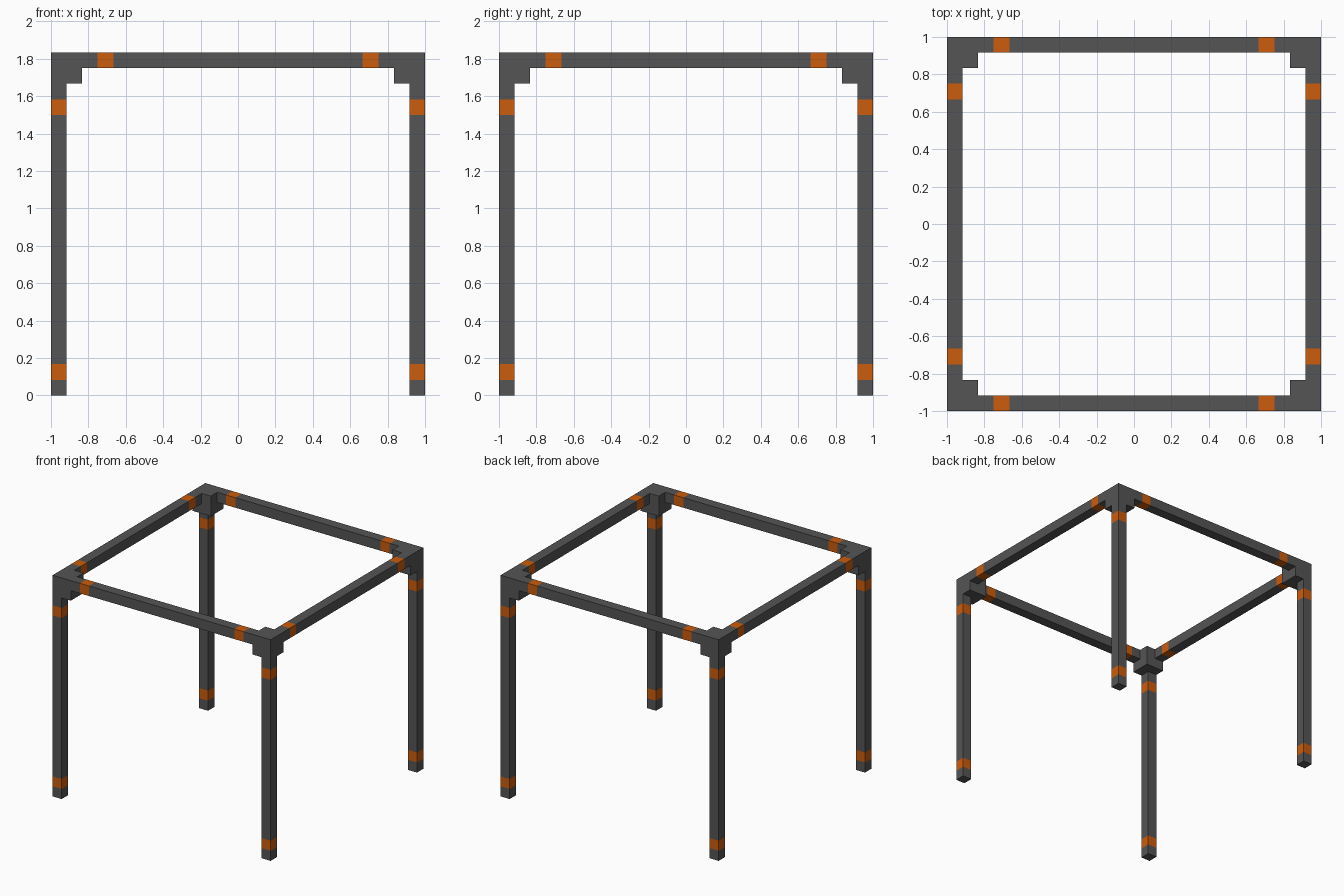
import bpy, bmesh
from mathutils import Vector

if "Cube" in bpy.data.objects:
    bpy.data.objects.remove(bpy.data.objects["Cube"])

U = 1 / 12  # module: every size is a multiple of this


def material(name, rgb):
    m = bpy.data.materials.new(name)
    m.diffuse_color = (*rgb, 1)
    m.use_nodes = True
    m.node_tree.nodes["Principled BSDF"].inputs["Base Color"].default_value = m.diffuse_color
    return m


GREY = material("dark grey", (0.09, 0.09, 0.09))
ORANGE = material("orange", (0.597, 0.107, 0.004))


def box(name, lo, hi, axis=2, bands=(), open_ends=()):
    """Box in module units; bands are one-unit orange rings along the axis."""
    lo, hi = Vector(lo) * U, Vector(hi) * U
    bm = bmesh.new()
    bmesh.ops.create_cube(bm, size=1)
    for v in bm.verts:
        v.co = [(lo[i] + hi[i]) / 2 + v.co[i] * (hi[i] - lo[i]) for i in range(3)]
    # drop end faces buried in a corner block
    ends = [f for f in bm.faces if any(
        f.normal[axis] * s > 0.9 for s in open_ends)]
    bmesh.ops.delete(bm, geom=ends, context='FACES_ONLY')
    # cut the band edges, then colour by position
    normal = Vector([float(i == axis) for i in range(3)])
    for b in bands:
        for p in (b, b + 1):
            bmesh.ops.bisect_plane(bm, geom=bm.verts[:] + bm.edges[:] + bm.faces[:],
                                   plane_co=normal * p * U, plane_no=normal)
    for f in bm.faces:
        c = f.calc_center_median()[axis] / U
        f.material_index = int(any(b < c < b + 1 for b in bands))
    mesh = bpy.data.meshes.new(name)
    bm.to_mesh(mesh)
    bm.free()
    mesh.materials.append(GREY)
    mesh.materials.append(ORANGE)
    ob = bpy.data.objects.new(name, mesh)
    bpy.context.collection.objects.link(ob)


def span(side, width):
    """Range of the given width lying against the outer side."""
    return (12 - width, 12) if side > 0 else (-12, -12 + width)


for sx, xn in ((-1, "left"), (1, "right")):
    for sy, yn in ((-1, "front"), (1, "back")):
        # leg with two bands
        (x0, x1), (y0, y1) = span(sx, 1), span(sy, 1)
        box(f"{yn}_{xn}_leg", (x0, y0, 0), (x1, y1, 20), 2, (1, 18), (1,))
        # corner block
        (x0, x1), (y0, y1) = span(sx, 2), span(sy, 2)
        box(f"{yn}_{xn}_corner_block", (x0, y0, 20), (x1, y1, 22))

# top rails with bands near each end
for s, xn, yn in ((-1, "left", "front"), (1, "right", "back")):
    a, b = span(s, 1)
    box(f"{yn}_rail", (-10, a, 21), (10, b, 22), 0, (-9, 8), (-1, 1))
    box(f"{xn}_rail", (a, -10, 21), (b, 10, 22), 1, (-9, 8), (-1, 1))
